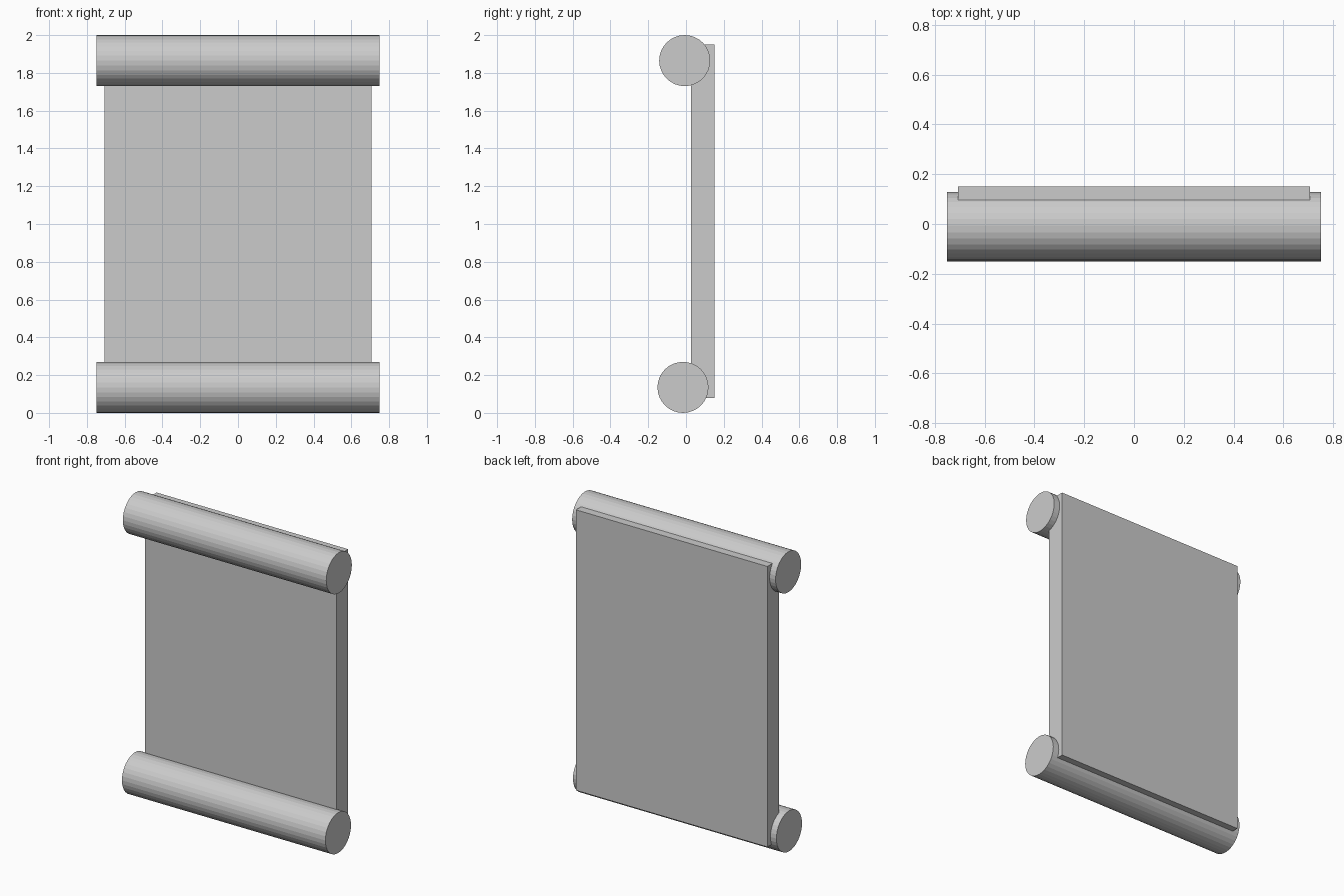
import bpy
import math

if "Cube" in bpy.data.objects:
    bpy.data.objects.remove(bpy.data.objects["Cube"])


def roller(name, y, z, radius=0.135, length=1.5):
    # Horizontal flat-shaded cylinder along x
    bpy.ops.mesh.primitive_cylinder_add(vertices=32, radius=radius, depth=length,
                                        location=(0, y, z),
                                        rotation=(0, math.pi / 2, 0))
    bpy.context.object.name = name


# Scroll rollers, top and bottom
roller("top_roller", -0.007, 1.865)
roller("bottom_roller", -0.016, 0.135)

# Flat sheet set into the back of the rollers
bpy.ops.mesh.primitive_cube_add(size=1, location=(0, 0.089, 1.015))
sheet = bpy.context.object
sheet.name = "scroll_sheet"
sheet.scale = (1.412, 0.124, 1.87)
bpy.ops.object.transform_apply(location=False, rotation=False, scale=True)
